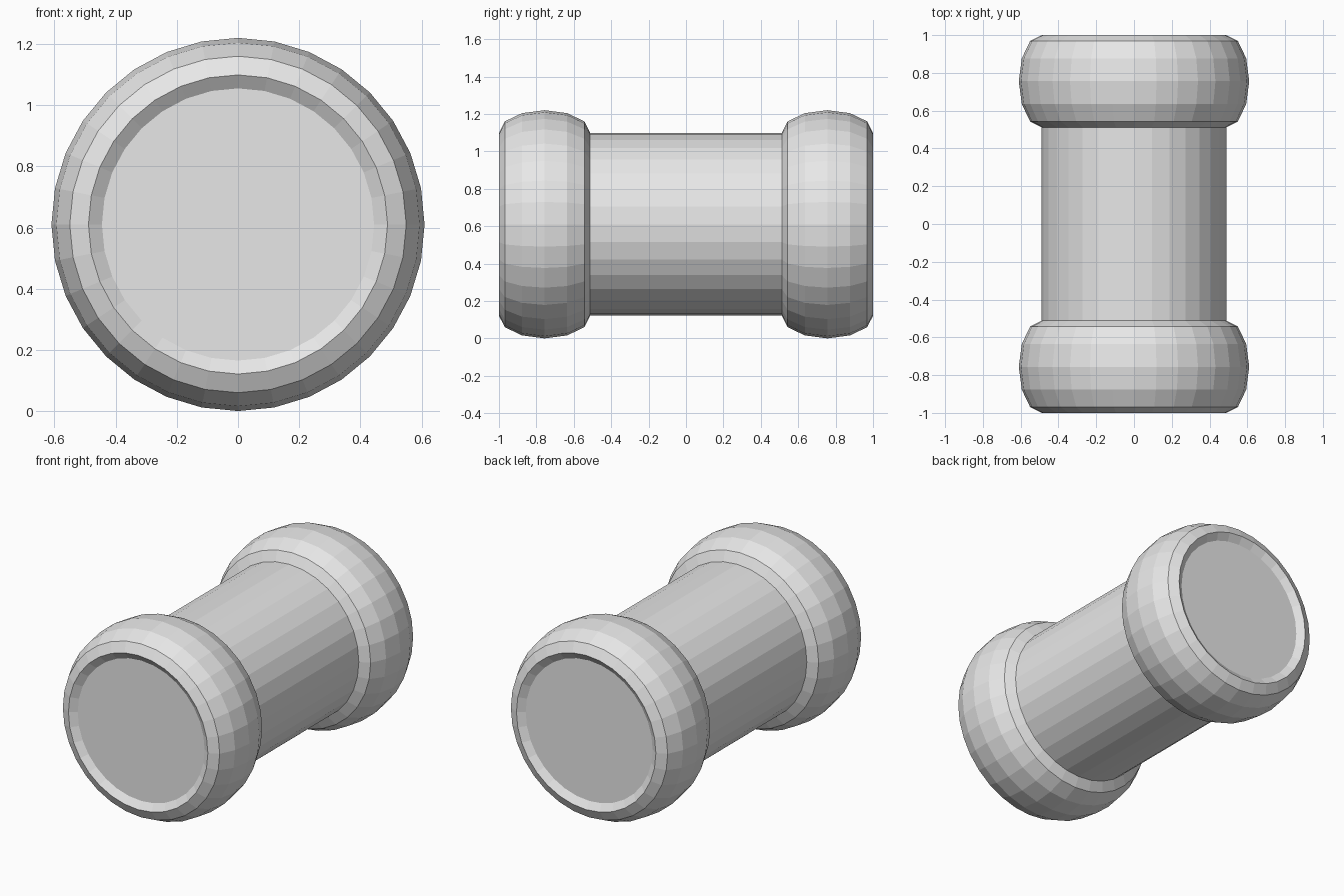
import bpy, bmesh, math

if "Cube" in bpy.data.objects:
    bpy.data.objects.remove(bpy.data.objects["Cube"])

SIDES = 32
AXIS_Z = 0.61

grey = bpy.data.materials.new("plain grey")
grey.diffuse_color = (0.8, 0.8, 0.8, 1)
grey.use_nodes = True
grey.node_tree.nodes["Principled BSDF"].inputs["Base Color"].default_value = grey.diffuse_color


def lathe(name, profile):
    """Revolve (y, radius) points around the long horizontal axis and cap both ends."""
    bm = bmesh.new()
    rings = []
    for y, r in profile:
        rings.append([bm.verts.new((r * math.sin(2 * math.pi * i / SIDES), y,
                                    r * math.cos(2 * math.pi * i / SIDES) + AXIS_Z))
                      for i in range(SIDES)])
    for a, b in zip(rings, rings[1:]):
        for i in range(SIDES):
            j = (i + 1) % SIDES
            bm.faces.new((a[i], a[j], b[j], b[i]))
    bm.faces.new(rings[0])
    bm.faces.new(rings[-1])
    bmesh.ops.recalc_face_normals(bm, faces=bm.faces)
    mesh = bpy.data.meshes.new(name)
    bm.to_mesh(mesh)
    bm.free()
    mesh.materials.append(grey)
    obj = bpy.data.objects.new(name, mesh)
    bpy.context.collection.objects.link(obj)
    return obj


# Straight bar between the two knobs
lathe("bar", [(-0.52, 0.489), (0.52, 0.489)])

# Rounded knobs with a shallow dished outer face
knob = [(0.512, 0.489), (0.543, 0.55), (0.635, 0.594), (0.756, 0.61),
        (0.877, 0.594), (0.969, 0.55), (1.0, 0.489), (0.97, 0.445)]
for side, label in ((-1, "front_knob"), (1, "back_knob")):
    lathe(label, [(side * y, r) for y, r in knob])
